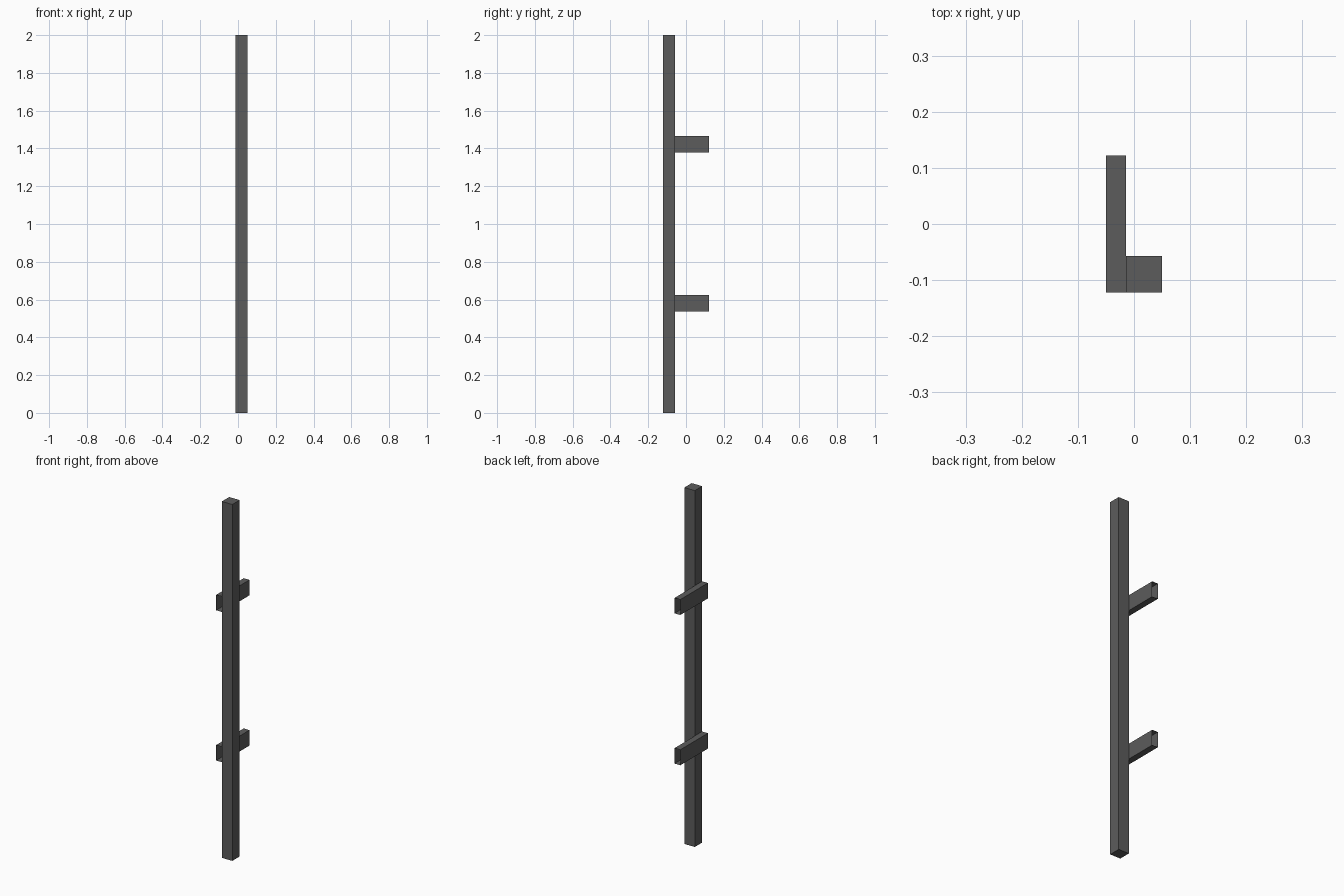
import bpy, bmesh

if "Cube" in bpy.data.objects:
    bpy.data.objects.remove(bpy.data.objects["Cube"])

# Dark grey finish
dark = bpy.data.materials.new("dark_grey")
dark.diffuse_color = (0.107, 0.107, 0.107, 1)
dark.use_nodes = True
dark.node_tree.nodes["Principled BSDF"].inputs["Base Color"].default_value = dark.diffuse_color


def box(name, lo, hi, open_ends=False):
    """Box between two corners; open_ends removes the faces across y."""
    bm = bmesh.new()
    bmesh.ops.create_cube(bm, size=1)
    for v in bm.verts:
        v.co = [l + (c + 0.5) * (h - l) for c, l, h in zip(v.co, lo, hi)]
    if open_ends:
        bm.normal_update()
        ends = [f for f in bm.faces if abs(f.normal.y) > 0.9]
        bmesh.ops.delete(bm, geom=ends, context='FACES_ONLY')
    mesh = bpy.data.meshes.new(name)
    bm.to_mesh(mesh)
    bm.free()
    mesh.materials.append(dark)
    ob = bpy.data.objects.new(name, mesh)
    bpy.context.collection.objects.link(ob)
    return ob


# Upright square post
box("post", (-0.0145, -0.1222, 0), (0.05, -0.0572, 2))

# Two hollow, open-ended bracket tubes beside the post
for name, z in (("lower_bracket", 0.58), ("upper_bracket", 1.423)):
    box(name, (-0.05, -0.1222, z - 0.0433), (-0.0145, 0.1222, z + 0.0433), open_ends=True)
